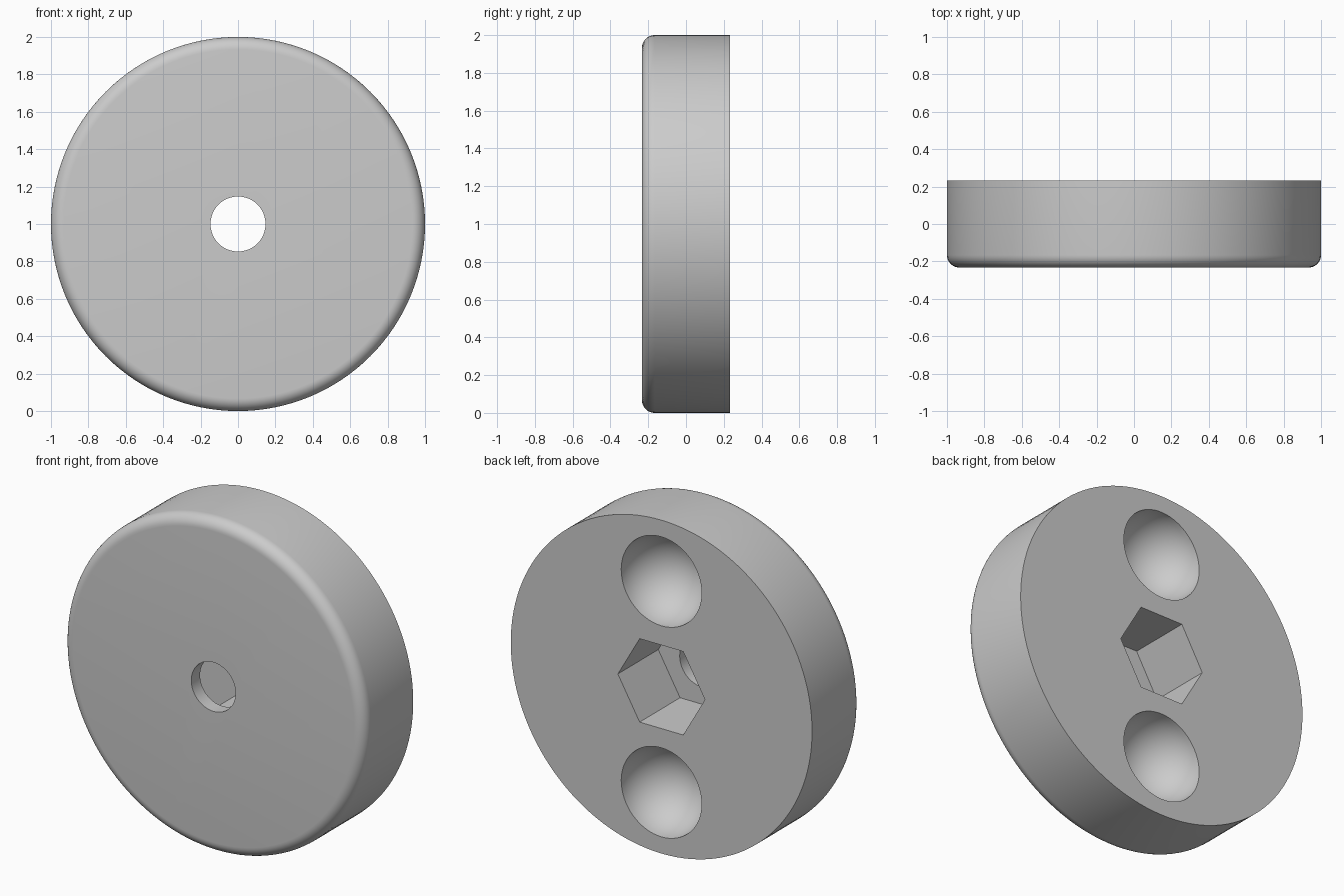
import bpy
import math
from mathutils import Matrix

cube = bpy.data.objects.get("Cube")
if cube:
    bpy.data.objects.remove(cube, do_unlink=True)

HALF = 0.233          # half the disc thickness
FILLET = 0.067        # rounded front rim
FLOOR = -HALF + 0.083  # bottom of the hexagonal pocket

grey = bpy.data.materials.new("plain_grey")
grey.use_nodes = True
colour = (0.6, 0.6, 0.6, 1)
grey.diffuse_color = colour
grey.node_tree.nodes["Principled BSDF"].inputs["Base Color"].default_value = colour


def prism(name, sides, radius, y0, y1, turn=0.0):
    """Upright-facing prism running along y from y0 to y1, centred at z = 1."""
    bpy.ops.mesh.primitive_cylinder_add(vertices=sides, radius=radius, depth=y1 - y0)
    obj = bpy.context.object
    obj.name = name
    obj.data.transform(Matrix.Translation((0, (y0 + y1) / 2, 1))
                       @ Matrix.Rotation(math.pi / 2, 4, 'X')
                       @ Matrix.Rotation(turn, 4, 'Z'))
    obj.data.materials.append(grey)
    return obj


def bowl(name, z):
    """Ball with its equator on the back face."""
    bpy.ops.mesh.primitive_uv_sphere_add(segments=64, ring_count=32, radius=0.267)
    obj = bpy.context.object
    obj.name = name
    obj.data.transform(Matrix.Translation((0, HALF, z))
                       @ Matrix.Rotation(math.pi / 2, 4, 'X'))
    obj.data.materials.append(grey)
    return obj


def apply(obj, mod):
    bpy.context.view_layer.objects.active = obj
    bpy.ops.object.modifier_apply(modifier=mod.name)


# Disc with a rounded front rim
disc = prism("disc_body", 128, 1.0, -HALF, HALF)
weights = disc.data.attributes.new("bevel_weight_edge", 'FLOAT', 'EDGE')
for edge in disc.data.edges:
    front = all(disc.data.vertices[v].co.y < 0 for v in edge.vertices)
    weights.data[edge.index].value = 1.0 if front else 0.0
rim = disc.modifiers.new("front_rim", 'BEVEL')
rim.limit_method = 'WEIGHT'
rim.width = FILLET
rim.segments = 8
apply(disc, rim)

# Through hole, hexagonal pocket and two round bowls in the back
cutters = [
    prism("hole_cutter", 64, 0.147, -0.5, 0.5),
    prism("hexagon_cutter", 6, 0.289, FLOOR, 0.5, math.pi / 6),
    bowl("upper_bowl_cutter", 1.633),
    bowl("lower_bowl_cutter", 0.367),
]
# Put hexagon corners on the horizontal axis
hexagon = cutters[1]
if max(v.co.x for v in hexagon.data.vertices) < 0.28:
    hexagon.data.transform(Matrix.Translation((0, 0, 1))
                           @ Matrix.Rotation(math.pi / 6, 4, 'Y')
                           @ Matrix.Translation((0, 0, -1)))

for cutter in cutters:
    cutter.hide_render = True
    cut = disc.modifiers.new("cut", 'BOOLEAN')
    cut.operation = 'DIFFERENCE'
    cut.solver = 'EXACT'
    cut.object = cutter
    apply(disc, cut)
    bpy.data.objects.remove(cutter, do_unlink=True)

# Smooth curves, sharp corners
bpy.ops.object.select_all(action='DESELECT')
disc.select_set(True)
bpy.context.view_layer.objects.active = disc
bpy.ops.object.shade_smooth_by_angle(angle=math.radians(30))
